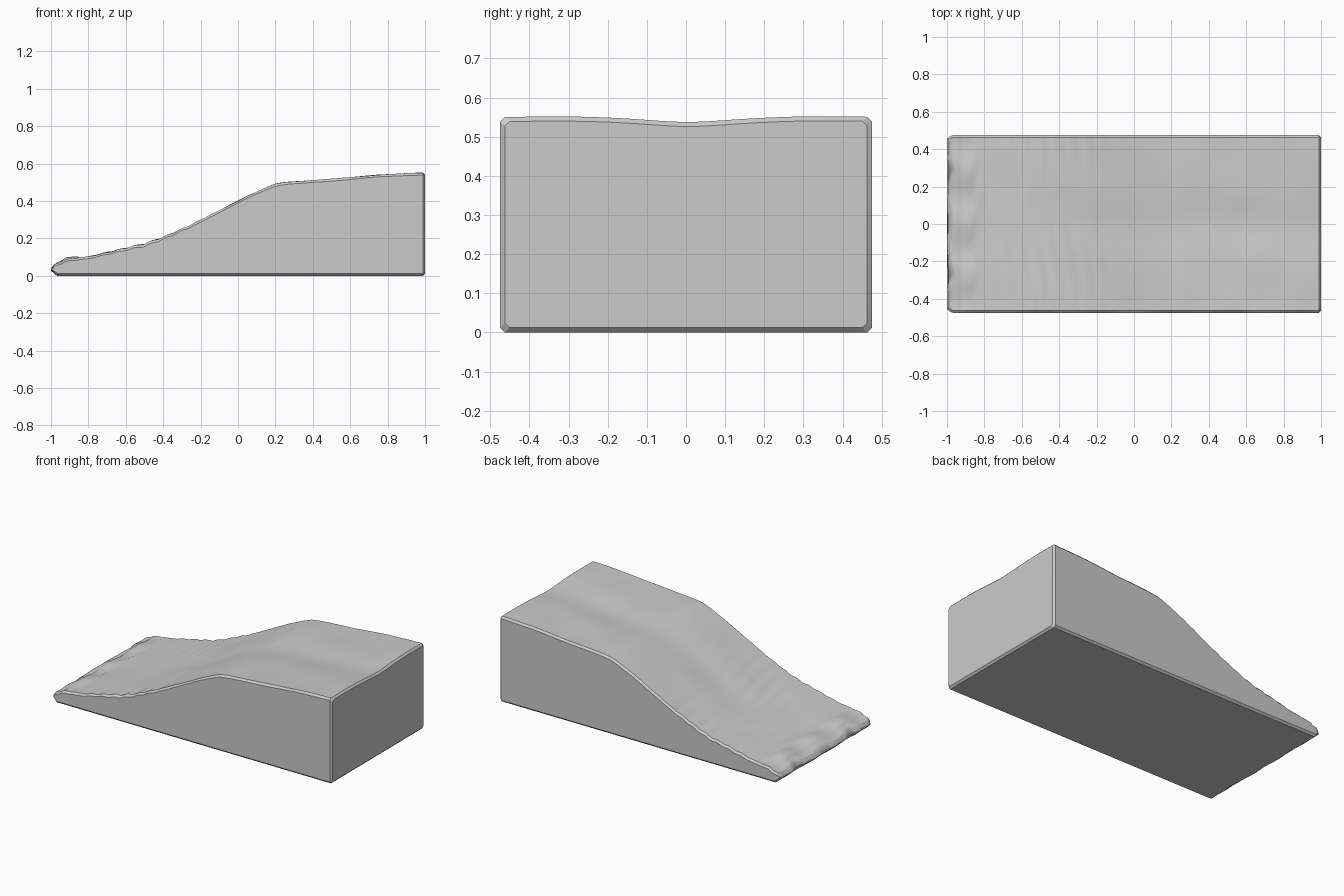
import bpy
import bmesh
from math import sin, cos, exp, pi

cube = bpy.data.objects.get("Cube")
if cube:
    bpy.data.objects.remove(cube, do_unlink=True)

HALF_WIDTH = 0.475
CHAMFER = 0.012
ACROSS = 64
# Side profile of the ramp: x, z
PROFILE = [(-1, 0.055), (-0.985, 0.068), (-0.95, 0.075), (-0.92, 0.094), (-0.80, 0.103),
           (-0.70, 0.126), (-0.60, 0.15), (-0.50, 0.172), (-0.40, 0.208), (-0.25, 0.273),
           (-0.10, 0.35), (0.05, 0.427), (0.15, 0.473), (0.20, 0.493), (0.26, 0.502),
           (0.50, 0.518), (0.75, 0.54), (0.90, 0.549), (1, 0.552)]


def profile_height(x):
    for (x0, z0), (x1, z1) in zip(PROFILE, PROFILE[1:]):
        if x <= x1:
            return z0 + (z1 - z0) * (x - x0) / (x1 - x0)
    return PROFILE[-1][1]


def top_height(x, y):
    """Ramp height with a shallow central trough and hand-carved ripples."""
    z = profile_height(x)
    edge = abs(y) / HALF_WIDTH
    z -= 0.011 * exp(-(y / 0.13) ** 2) * min(1, max(0, x + 0.75))
    z -= 0.003 * (1 - edge)
    slope = exp(-((x + 0.5) / 0.3) ** 2)
    z += 0.0035 * slope * sin(x * 75 + 2 * cos(y * 9)) * (0.4 + 0.6 * edge ** 2)
    z += 0.0015 * sin(x * 13 + y * 4) * cos(y * 15 - x * 5)
    if x < -0.85:
        z += 0.007 * cos(y * 22) * min(1, (x + 1) / 0.04)
    return z


def section(bm, x, inset=0, lift=0):
    """One closed cross-section, chamfered along its four long edges."""
    half = HALF_WIDTH - inset
    nose = max(0, 1 - (x + 1) / 0.08)
    ring = []

    def add(y, z):
        indent = 0.018 * exp(-((abs(y) - 0.28) / 0.04) ** 2) + 0.006 * (1 + cos(y * 30)) / 2
        ring.append(bm.verts.new((x + nose * indent, y, z)))

    for i in range(ACROSS + 1):
        y = (half - CHAMFER) * (2 * i / ACROSS - 1)
        add(y, top_height(x, y) - inset)
    upper = top_height(x, half) - CHAMFER - inset
    lower = lift + CHAMFER
    add(half, upper)
    add(half, lower)
    for i in range(ACROSS + 1):
        add((half - CHAMFER) * (1 - 2 * i / ACROSS), lift)
    add(-half, lower)
    add(-half, upper)
    return ring


# Ramp body lofted along its length
bm = bmesh.new()
rings = [section(bm, -1, 0.016, 0.028), section(bm, -0.985, 0.006, 0.014)]
steps = 130
for s in range(steps + 1):
    rings.append(section(bm, -0.968 + 1.956 * s / steps))
rings.append(section(bm, 1, CHAMFER, CHAMFER))

for a, b in zip(rings, rings[1:]):
    for i in range(len(a)):
        j = (i + 1) % len(a)
        bm.faces.new((a[i], a[j], b[j], b[i]))
bm.faces.new(rings[0])
bm.faces.new(rings[-1])
bmesh.ops.recalc_face_normals(bm, faces=bm.faces)

mesh = bpy.data.meshes.new("ramp_block")
bm.to_mesh(mesh)
bm.free()
ramp = bpy.data.objects.new("ramp_block", mesh)
bpy.context.collection.objects.link(ramp)

# Plain grey finish
grey = bpy.data.materials.new("plain_grey")
grey.use_nodes = True
colour = (0.6, 0.6, 0.6, 1)
grey.diffuse_color = colour
grey.node_tree.nodes["Principled BSDF"].inputs["Base Color"].default_value = colour
mesh.materials.append(grey)

bpy.context.view_layer.objects.active = ramp
ramp.select_set(True)
bpy.ops.object.shade_smooth_by_angle(angle=pi / 6)
